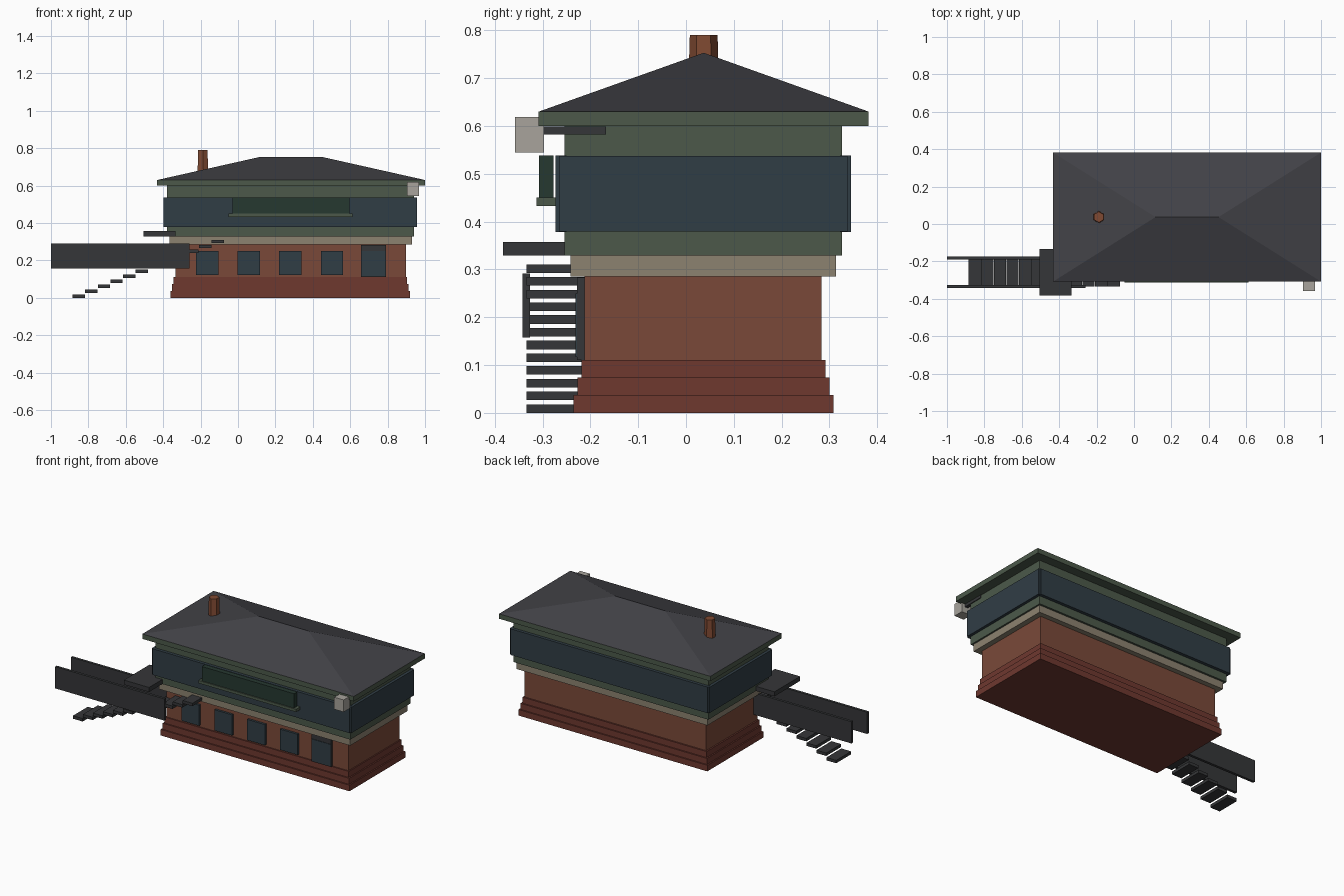
import bpy, bmesh, math

if "Cube" in bpy.data.objects:
    bpy.data.objects.remove(bpy.data.objects["Cube"])

def lin(c):
    c /= 255
    return c / 12.92 if c < 0.04 else ((c + 0.055) / 1.055) ** 2.4

def mat(name, r, g, b):
    m = bpy.data.materials.new(name)
    m.diffuse_color = (lin(r), lin(g), lin(b), 1)
    m.use_nodes = True
    m.node_tree.nodes["Principled BSDF"].inputs["Base Color"].default_value = m.diffuse_color
    return m

BRICK = mat("brick", 122, 73, 57)
PLINTH = mat("plinth_brick", 110, 56, 47)
GREEN = mat("green_wood", 76, 89, 74)
DKGREEN = mat("dark_green", 38, 56, 48)
GLASS = mat("glass", 48, 61, 69)
BEIGE = mat("beige_stone", 140, 130, 112)
SLATE = mat("slate", 66, 66, 71)
DARK = mat("dark_metal", 53, 54, 56)
LIGHT = mat("pale_grey", 168, 164, 156)
POT = mat("terracotta", 128, 74, 50)

def finish(name, bm, m):
    me = bpy.data.meshes.new(name)
    bmesh.ops.recalc_face_normals(bm, faces=bm.faces)
    bm.to_mesh(me)
    bm.free()
    me.materials.append(m)
    ob = bpy.data.objects.new(name, me)
    bpy.context.collection.objects.link(ob)
    return ob

def box(name, x, y, z, m):
    """Box from (min, max) pairs on each axis."""
    bm = bmesh.new()
    bmesh.ops.create_cube(bm, size=1)
    for v in bm.verts:
        v.co = [r[0] if c < 0 else r[1] for c, r in zip(v.co, (x, y, z))]
    return finish(name, bm, m)

# Stepped plinth
for i in range(3):
    d = 0.008 * i
    box(f"plinth_step_{i+1}", (-0.36 + d, 0.92 - d), (-0.235 + d, 0.308 - d),
        (0.037 * i, 0.037 * (i + 1)), PLINTH)

# Lower wall, stone band, upper wall
box("lower_wall", (-0.335, 0.897), (-0.212, 0.283), (0.111, 0.285), BRICK)
box("stone_band", (-0.365, 0.93), (-0.242, 0.314), (0.285, 0.329), BEIGE)
box("upper_wall", (-0.38, 0.94), (-0.254, 0.326), (0.329, 0.60), GREEN)

# Window band around the upper floor
ZB = (0.378, 0.538)
box("front_glazing", (-0.387, 0.947), (-0.273, -0.25), ZB, GLASS)
box("back_glazing", (-0.387, 0.947), (0.322, 0.345), ZB, GLASS)
ZS = (0.379, 0.537)
box("left_glazing", (-0.397, -0.374), (-0.266, 0.338), ZS, GLASS)
box("right_glazing", (0.934, 0.957), (-0.266, 0.338), ZS, GLASS)

# Eaves and hipped roof
box("eaves", (-0.433, 1.0), (-0.308, 0.382), (0.60, 0.63), GREEN)
bm = bmesh.new()
a, b, c, d = [bm.verts.new(p) for p in ((-0.433, -0.308, 0.63), (1, -0.308, 0.63),
                                        (1, 0.382, 0.63), (-0.433, 0.382, 0.63))]
e, f = bm.verts.new((0.115, 0.037, 0.753)), bm.verts.new((0.452, 0.037, 0.753))
for vs in ((a, b, f, e), (b, c, f), (c, d, e, f), (d, a, e), (d, c, b, a)):
    bm.faces.new(vs)
finish("hipped_roof", bm, SLATE)

# Six-sided chimney
bm = bmesh.new()
bmesh.ops.create_cone(bm, cap_ends=True, segments=6, radius1=0.034, radius2=0.029, depth=0.17)
chimney = finish("chimney", bm, POT)
chimney.location = (-0.188, 0.037, 0.705)
# a corner of the hexagon points along y
if abs(max(v.co.y for v in chimney.data.vertices) - 0.034) > 0.002:
    chimney.rotation_euler.z = math.radians(30)

# Ground-floor windows and door
for i in range(4):
    x = -0.225 + 0.2225 * i
    box(f"window_{i+1}", (x, x + 0.12), (-0.226, -0.205), (0.123, 0.25), GLASS)
box("door_frame", (0.658, 0.79), (-0.228, -0.205), (0.111, 0.283), DARK)
box("door", (0.66, 0.788), (-0.231, -0.22), (0.117, 0.25), GLASS)

# Front sign board without lettering, on its ledge
box("front_board", (-0.03, 0.595), (-0.307, -0.277), (0.45, 0.538), DKGREEN)
box("board_ledge", (-0.05, 0.613), (-0.313, -0.27), (0.433, 0.45), GREEN)

# Lamp box on an arm at the front right corner
box("lamp_box", (0.903, 0.967), (-0.358, -0.297), (0.545, 0.619), LIGHT)
box("lamp_arm", (0.925, 0.945), (-0.297, -0.167), (0.582, 0.599), DARK)

# Outside stair: treads, side boards and landing
for i in range(12):
    x, z = -0.885 + 0.0676 * i, 0.0266 * i
    box(f"stair_tread_{i+1}", (x, x + 0.066), (-0.334, -0.19), (z, z + 0.018), DARK)
for name, y in (("front", -0.342), ("back", -0.19)):
    box(f"stair_side_{name}", (-1.0, -0.26), (y, y + 0.016), (0.158, 0.291), DARK)
box("stair_landing", (-0.505, -0.335), (-0.383, -0.135), (0.329, 0.357), DARK)
